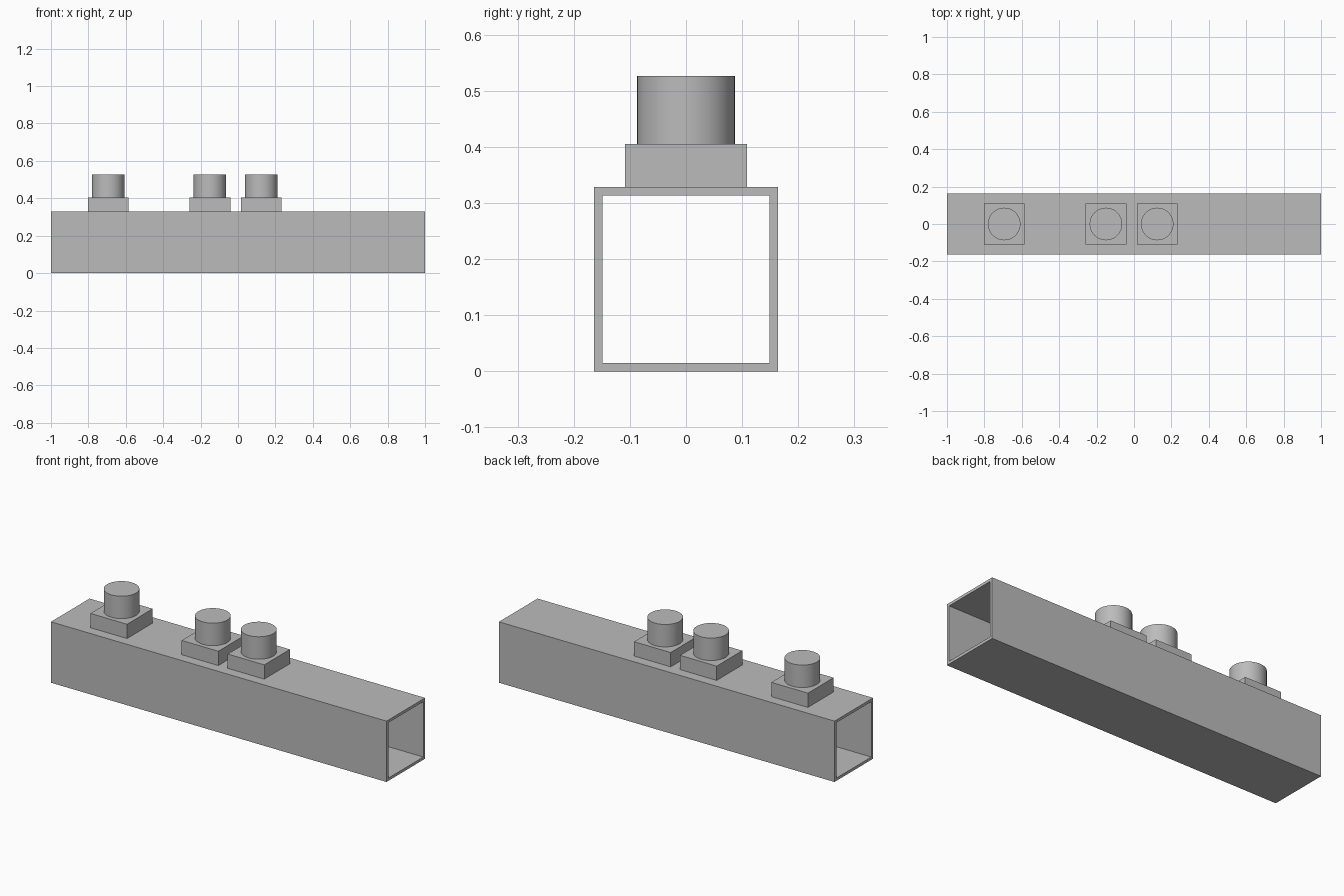
import bpy
import bmesh
import math
from mathutils import Matrix

cube = bpy.data.objects.get("Cube")
if cube:
    bpy.data.objects.remove(cube, do_unlink=True)

grey = bpy.data.materials.new("plain_grey")
grey.use_nodes = True
colour = (0.5, 0.5, 0.5, 1)
grey.diffuse_color = colour
grey.node_tree.nodes["Principled BSDF"].inputs["Base Color"].default_value = colour

TUBE_HALF, TUBE_TOP, WALL = 0.164, 0.328, 0.015
PLATE_TOP, PLATE_SIZE = 0.405, 0.218
KNOB_TOP, KNOB_RADIUS = 0.526, 0.087


def add_object(name, bm):
    bmesh.ops.recalc_face_normals(bm, faces=bm.faces)
    mesh = bpy.data.meshes.new(name)
    bm.to_mesh(mesh)
    bm.free()
    mesh.materials.append(grey)
    obj = bpy.data.objects.new(name, mesh)
    bpy.context.collection.objects.link(obj)
    return obj


# Hollow square tube: outer and inner rings bridged end to end
def square_tube(name):
    bm = bmesh.new()
    rings = []
    for x, half in ((-1, TUBE_HALF), (1, TUBE_HALF),
                    (1, TUBE_HALF - WALL), (-1, TUBE_HALF - WALL)):
        rings.append([bm.verts.new((x, sy * half, TUBE_TOP / 2 + sz * half))
                      for sy, sz in ((-1, -1), (1, -1), (1, 1), (-1, 1))])
    for i in range(4):
        a, b = rings[i], rings[(i + 1) % 4]
        for j in range(4):
            k = (j + 1) % 4
            bm.faces.new((a[j], a[k], b[k], b[j]))
    return add_object(name, bm)


# Square mounting plate
def plate(name, x):
    bm = bmesh.new()
    height = PLATE_TOP - TUBE_TOP
    bmesh.ops.create_cube(bm, size=1, matrix=Matrix.Translation(
        (x, 0, TUBE_TOP + height / 2)) @ Matrix.Diagonal((PLATE_SIZE, PLATE_SIZE, height, 1)))
    return add_object(name, bm)


# Round knob standing on a plate
def knob(name, x):
    bm = bmesh.new()
    height = KNOB_TOP - PLATE_TOP
    bmesh.ops.create_cone(bm, cap_ends=True, segments=64, radius1=KNOB_RADIUS,
                          radius2=KNOB_RADIUS, depth=height,
                          matrix=Matrix.Translation((x, 0, PLATE_TOP + height / 2)))
    obj = add_object(name, bm)
    bpy.ops.object.select_all(action='DESELECT')
    obj.select_set(True)
    bpy.context.view_layer.objects.active = obj
    bpy.ops.object.shade_smooth_by_angle(angle=math.radians(30))


square_tube("square_tube")
for label, x in (("right", -0.694), ("middle", -0.15), ("left", 0.124)):
    plate(label + "_plate", x)
    knob(label + "_knob", x)
